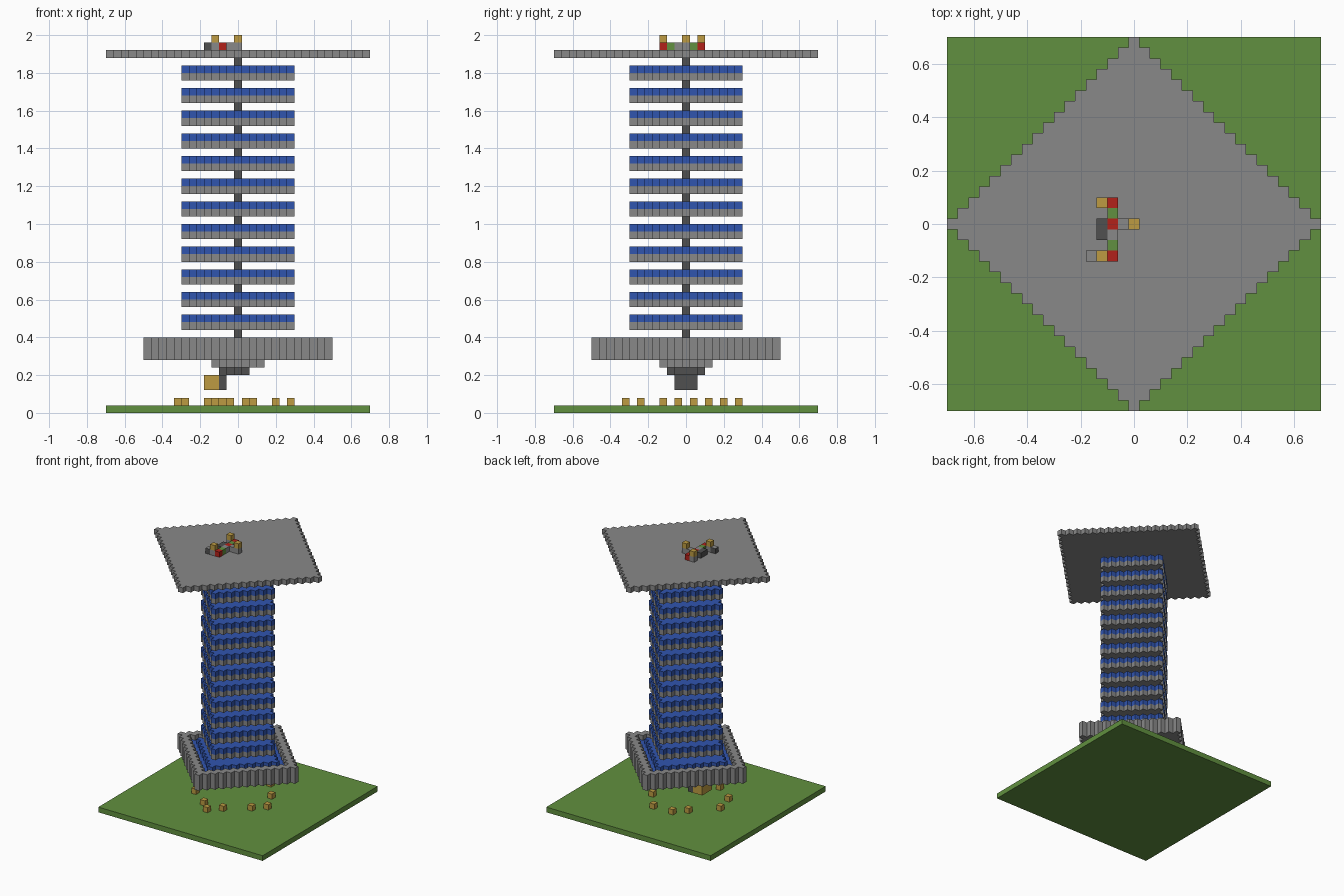
import bpy
import bmesh

if "Cube" in bpy.data.objects:
    bpy.data.objects.remove(bpy.data.objects["Cube"])

U = 0.04  # size of one block


def material(name, r, g, b):
    m = bpy.data.materials.new(name)
    m.use_nodes = True
    m.diffuse_color = (r, g, b, 1)
    bsdf = m.node_tree.nodes["Principled BSDF"]
    bsdf.inputs["Base Color"].default_value = (r, g, b, 1)
    bsdf.inputs["Roughness"].default_value = 0.9
    return m


GREY = material("stone_grey", 0.25, 0.25, 0.25)
DARK = material("dark_grey", 0.08, 0.08, 0.08)
BLUE = material("blue", 0.03, 0.09, 0.43)
GREEN = material("grass_green", 0.12, 0.28, 0.05)
GOLD = material("gold", 0.51, 0.33, 0.055)
RED = material("red", 0.45, 0.015, 0.01)


def prism(name, outline, levels, mats):
    """Extrude an outline (in blocks) through levels, one material per band."""
    bm = bmesh.new()
    rings = [[bm.verts.new((x * U, y * U, z * U)) for x, y in outline] for z in levels]
    n = len(outline)
    for band, (low, high) in enumerate(zip(rings, rings[1:])):
        for k in range(n):
            q = (k + 1) % n
            bm.faces.new((low[k], low[q], high[q], high[k])).material_index = band
    bm.faces.new(rings[0]).material_index = 0
    bm.faces.new(rings[-1]).material_index = len(mats) - 1
    bmesh.ops.recalc_face_normals(bm, faces=bm.faces)
    mesh = bpy.data.meshes.new(name)
    bm.to_mesh(mesh)
    bm.free()
    for m in mats:
        mesh.materials.append(m)
    ob = bpy.data.objects.new(name, mesh)
    bpy.context.collection.objects.link(ob)
    return ob


def diamond(r, last=None):
    """Stair-stepped diamond outline, optionally cut off after column last."""
    cols = range(-r, (r if last is None else last) + 1)
    top = [(i + s, r - abs(i) + 0.5) for i in cols for s in (-0.5, 0.5)]
    return top + [(x, -y) for x, y in reversed(top)]


def block(name, i, j, k, mat, ni=1, nj=1, nk=1):
    """Box of whole blocks starting at cell i, j and level k."""
    x0, y0, x1, y1 = i - 0.5, j - 0.5, i + ni - 0.5, j + nj - 0.5
    return prism(name, [(x0, y0), (x1, y0), (x1, y1), (x0, y1)], [k, k + nk], [mat])


# Lawn with a ring of small lamps
block("lawn", -17, -17, 0, GREEN, 35, 35)
lamps = [(-7, -3), (-3, -6), (-1, -8), (1, -6), (5, -3), (7, -1),
         (5, 3), (2, 7), (-2, 7), (-4, 5), (-8, 1)]
for i, j in lamps:
    block("ground_lamp", i, j, 1, GOLD)

# Hanging cabin and stepped underside
block("cabin_lamp", -4, -1, 3, GOLD, 2, 3, 2)
block("cabin_back", -2, -1, 3, DARK, 1, 3, 2)
prism("lower_step", diamond(2, last=1), [5, 6], [DARK])
prism("upper_step", diamond(3), [6, 7], [GREY])

# Basin with rim, water and raised middle
basin = prism("basin", diamond(12), [7, 10], [GREY])
cutter = prism("basin_cutter", diamond(10), [9, 11], [GREY])
cutter.hide_render = True
cutter.hide_viewport = True
cut = basin.modifiers.new("hollow", "BOOLEAN")
cut.operation = "DIFFERENCE"
cut.solver = "EXACT"
cut.object = cutter
prism("water", diamond(10), [9, 9.1], [BLUE])
prism("raised_water", diamond(8), [9, 10], [BLUE])

# Tower core and twelve floors
block("core", 0, 0, 10, DARK, nk=37)
floors = prism("floors", diamond(7), [11, 12, 13], [GREY, BLUE])
stack = floors.modifiers.new("stack", "ARRAY")
stack.count = 12
stack.use_relative_offset = False
stack.use_constant_offset = True
stack.constant_offset_displace = (0, 0, 3 * U)

# Roof slab
prism("roof", diamond(17), [47, 48], [GREY])

# Rooftop fittings
for j, mat in zip(range(-3, 3), (RED, GREEN, GREY, RED, GREEN, RED)):
    block("roof_bar", -2, j, 48, mat)
for i, j in ((-3, -3), (-3, 2), (0, 0)):
    block("roof_post", i, j, 48, GREY)
    block("roof_lamp", i, j, 49, GOLD)
block("roof_link", -1, 0, 48, GREY)
block("roof_vent", -3, -1, 48, DARK, nj=2)
end = block("roof_end", -4, -3, 48, DARK)
end.data.materials.append(GREY)
for face in end.data.polygons:
    face.material_index = int(face.normal.z > 0.5)
